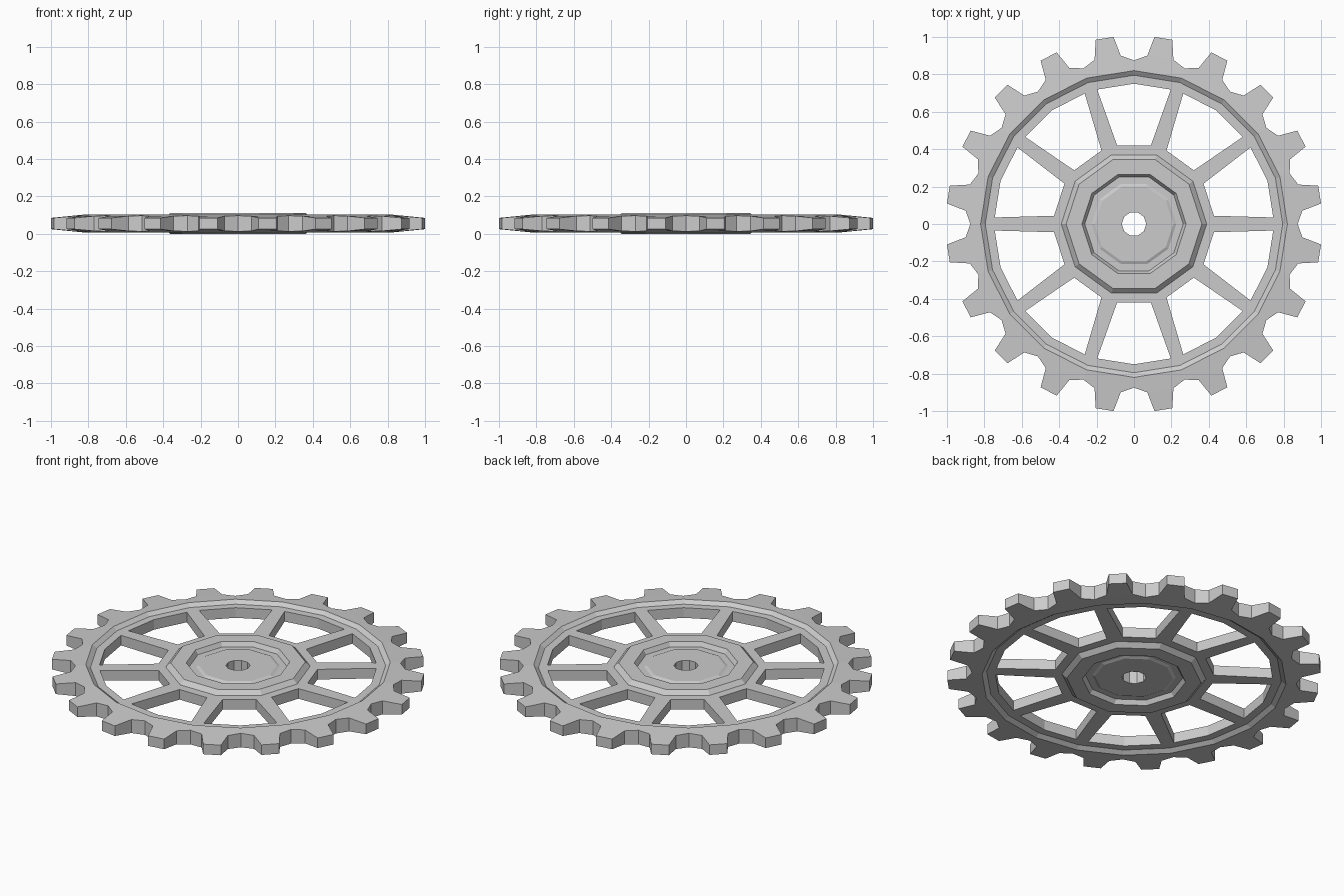
import bpy
from math import cos, sin, tan, radians

if "Cube" in bpy.data.objects:
    bpy.data.objects.remove(bpy.data.objects["Cube"])

MID = 0.055      # mid-plane height; every part is symmetric about it
PLATE = 0.03     # half thickness of the thin web
C18 = cos(radians(18))


def polar(r, deg, h):
    return (r * cos(radians(deg)), r * sin(radians(deg)), h)


def make(name, verts, faces):
    mesh = bpy.data.meshes.new(name)
    mesh.from_pydata([(x, y, z + MID) for x, y, z in verts], [], faces)
    mesh.validate()
    ob = bpy.data.objects.new(name, mesh)
    bpy.context.collection.objects.link(ob)
    return ob


class Builder:
    """Collects faces as point lists, adding the mirrored underside."""
    def __init__(self):
        self.verts, self.index, self.faces = [], {}, []

    def vid(self, p):
        k = tuple(round(c, 5) for c in p)
        if k not in self.index:
            self.index[k] = len(self.verts)
            self.verts.append(p)
        return self.index[k]

    def face(self, pts):
        self.faces.append([self.vid(p) for p in pts])

    def both(self, pts):
        self.face(pts)
        self.face([(x, y, -z) for x, y, z in reversed(pts)])

    def wall(self, a, b):
        # vertical side, outward is to the right of a -> b
        self.face([(a[0], a[1], -a[2]), (b[0], b[1], -b[2]), b, a])

    def done(self, name):
        return make(name, self.verts, self.faces)


# toothed rim: 20 sectors, inner step plus one tooth each
rim = Builder()
STEP = [(0.75, PLATE), (0.795, PLATE), (0.82, 0.048)]
for i in range(20):
    a = 18 * i
    b = a + 18
    for (r0, h0), (r1, h1) in zip(STEP, STEP[1:]):
        rim.both([polar(r0, a, h0), polar(r1, a, h1), polar(r1, b, h1), polar(r0, b, h0)])
    outline = [polar(0.875, a, 0.042), polar(0.903, a + 4.5, 0.040),
               polar(1.006, a + 6.25, 0.03), polar(1.006, a + 11.75, 0.03),
               polar(0.903, a + 13.5, 0.040), polar(0.875, b, 0.042)]
    v0, b0, t0, t1, b1, v1 = outline
    rim.both([polar(0.82, a, 0.048), v0, b0, b1, v1, polar(0.82, b, 0.048)])
    rim.both([b0, t0, t1, b1])
    for p, q in zip(outline, outline[1:]):
        rim.wall(p, q)
    rim.wall(polar(0.75, b, PLATE), polar(0.75, a, PLATE))
rim.done("toothed_rim")

# ten-sided hub: stepped profile given as flat distance and half height
hub = Builder()
PROFILE = [(0.062, 0.037), (0.20, 0.037), (0.215, PLATE), (0.25, PLATE),
           (0.265, 0.055), (0.345, 0.055), (0.37, PLATE), (0.42, PLATE)]
PROFILE = [(r / C18, h) for r, h in PROFILE]
for i in range(10):
    a = 36 * i
    b = a + 36
    for (r0, h0), (r1, h1) in zip(PROFILE, PROFILE[1:]):
        hub.both([polar(r0, a, h0), polar(r1, a, h1), polar(r1, b, h1), polar(r0, b, h0)])
    (ri, hi), (ro, ho) = PROFILE[0], PROFILE[-1]
    hub.wall(polar(ri, b, hi), polar(ri, a, hi))
    hub.wall(polar(ro, a, ho), polar(ro, b, ho))
hub.done("hub")

# ten tapered spokes, ends shaped to meet the hub and rim corners
R_IN, R_OUT, W_IN, W_OUT = 0.42 / C18, 0.75, 0.044, 0.035
X_IN = R_IN - W_IN * tan(radians(18))
X_OUT = R_OUT - W_OUT * tan(radians(9))
PLAN = [(R_IN, 0), (X_IN, -W_IN), (X_OUT, -W_OUT), (R_OUT, 0), (X_OUT, W_OUT), (X_IN, W_IN)]
spokes = Builder()
for i in range(10):
    c, s = cos(radians(36 * i)), sin(radians(36 * i))
    pts = [(x * c - y * s, x * s + y * c, PLATE) for x, y in PLAN]
    spokes.both(pts)
    for p, q in ((1, 2), (4, 5)):
        spokes.wall(pts[p], pts[q])
spokes.done("spokes")
